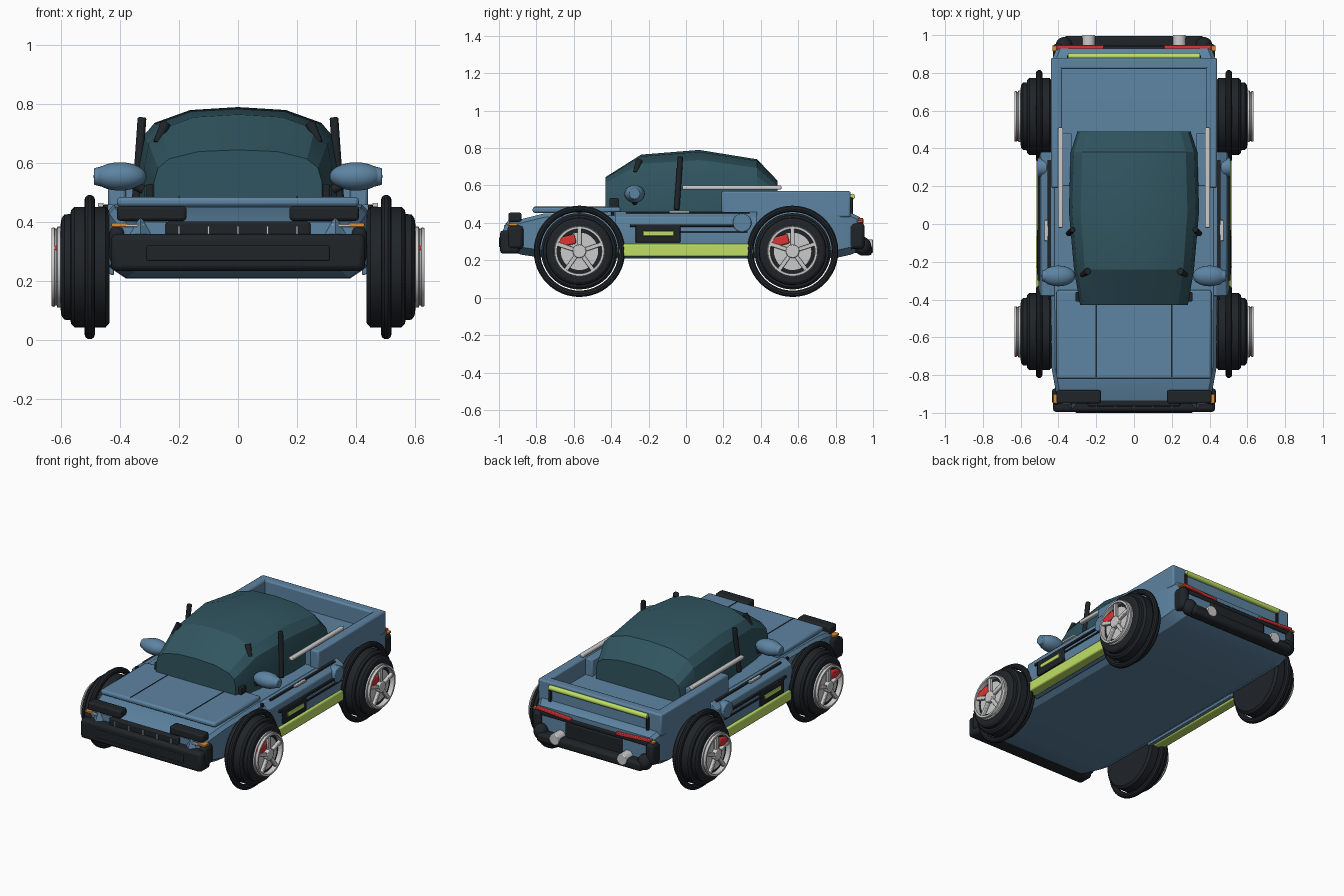
import bpy, bmesh, math
from mathutils import Matrix, Vector

if "Cube" in bpy.data.objects:
    bpy.data.objects.remove(bpy.data.objects["Cube"])

def material(name, rgb):
    m = bpy.data.materials.new(name)
    m.diffuse_color = (*rgb, 1)
    m.use_nodes = True
    m.node_tree.nodes["Principled BSDF"].inputs["Base Color"].default_value = m.diffuse_color
    return m

BLUE = material("blue paint", (.11, .23, .36))
GLASS = material("dark glass", (.03, .09, .115))
BLACK = material("black rubber", (.014, .018, .022))
LIME = material("lime trim", (.52, .74, .13))
RED = material("red", (.7, .035, .035))
ORANGE = material("orange", (.75, .27, .03))
SILVER = material("silver", (.55, .56, .57))

def finish(bm, name, mat, bevel=0, angle=30):
    bmesh.ops.recalc_face_normals(bm, faces=bm.faces)
    me = bpy.data.meshes.new(name)
    bm.to_mesh(me)
    bm.free()
    ob = bpy.data.objects.new(name, me)
    bpy.context.collection.objects.link(ob)
    me.materials.append(mat)
    if bevel:
        mod = ob.modifiers.new("bevel", 'BEVEL')
        mod.width, mod.segments = bevel, 2
    bpy.ops.object.select_all(action='DESELECT')
    ob.select_set(True)
    bpy.context.view_layer.objects.active = ob
    bpy.ops.object.shade_smooth_by_angle(angle=math.radians(angle))
    return ob

def box(name, mat, x, y, z, bevel=.006, rot=(0, 'X')):
    """Box from (min, max) ranges, optionally turned about its centre."""
    bm = bmesh.new()
    c = Vector([(a + b) / 2 for a, b in (x, y, z)])
    s = [abs(b - a) for a, b in (x, y, z)]
    bmesh.ops.create_cube(bm, size=1, matrix=Matrix.Translation(c)
                          @ Matrix.Rotation(rot[0], 4, rot[1]) @ Matrix.Diagonal((*s, 1)))
    return finish(bm, name, mat, bevel)

def rod(name, mat, a, b, r, r2=None, n=20, bevel=0):
    """Cylinder or cone between two points."""
    a, b = Vector(a), Vector(b)
    bm = bmesh.new()
    q = (b - a).to_track_quat('Z', 'Y').to_matrix().to_4x4()
    bmesh.ops.create_cone(bm, cap_ends=True, segments=n, radius1=r, radius2=r if r2 is None else r2,
                          depth=(b - a).length, matrix=Matrix.Translation((a + b) / 2) @ q)
    return finish(bm, name, mat, bevel)

def ball(name, mat, c, r):
    bm = bmesh.new()
    bmesh.ops.create_uvsphere(bm, u_segments=20, v_segments=12, radius=1,
                              matrix=Matrix.Translation(c) @ Matrix.Diagonal((*r, 1)))
    return finish(bm, name, mat, angle=60)

def loft(name, mat, rings, caps=True, wrap=False, bevel=0, angle=30):
    bm = bmesh.new()
    vs = [[bm.verts.new(p) for p in ring] for ring in rings]
    for a, b in zip(vs, vs[1:] + ([vs[0]] if wrap else [])):
        for i in range(len(a)):
            j = (i + 1) % len(a)
            bm.faces.new((a[i], a[j], b[j], b[i]))
    if caps:
        bm.faces.new(vs[0])
        bm.faces.new(vs[-1])
    return finish(bm, name, mat, bevel, angle)

def lathe(name, mat, prof, s, y, z, wrap=False, n=48):
    """Turn an (x, radius) profile about the wheel axle."""
    ts = [2 * math.pi * i / n for i in range(n)]
    return loft(name, mat, [[(s * x, y + r * math.cos(t), z + r * math.sin(t)) for t in ts]
                            for x, r in prof], caps=not wrap, wrap=wrap)

# Main hull: stations of y, half width, bottom, top
rings = []
for y, w, lo, hi in [(-.94, .40, .25, .40), (-.88, .415, .23, .42), (-.76, .437, .212, .45),
                     (-.4, .44, .21, .46), (.4, .44, .21, .46), (.8, .44, .212, .46),
                     (.88, .43, .23, .455), (.93, .41, .25, .43)]:
    half = [(w - .06, lo), (w, lo + .04), (w, hi - .02), (w - .02, hi)]
    rings.append([(x, y, z) for x, z in half] + [(-x, y, z) for x, z in half[::-1]])
loft("hull", BLUE, rings)

# Bonnet panel and its seams
box("bonnet", BLUE, (-.41, .41), (-.82, -.35), (.453, .485), .012)
for s in (-1, 1):
    box("bonnet_seam", BLACK, (s * .197, s * .203), (-.81, -.43), (.48, .487), 0)

# Cabin glasshouse, lofted from front to back
rings = []
for y, w, top in [(-.43, .285, .645), (-.24, .318, .765), (.07, .345, .79), (.38, .335, .74), (.49, .30, .625)]:
    h = top - .455
    half = [(1, 0), (1, .42), (.95, .68), (.82, .84), (.47, .97)]
    rings.append([(w * a, y, .455 + h * b) for a, b in half] + [(0, y, top)]
                 + [(-w * a, y, .455 + h * b) for a, b in half[::-1]])
loft("cabin", GLASS, rings, angle=20)

# Cargo bed
box("tailgate", BLUE, (-.43, .43), (.82, .88), (.44, .57), .01)
rod("tailgate_bar", LIME, (-.35, .888, .54), (.35, .888, .54), .016)

# Front end
box("front_bumper", BLACK, (-.43, .43), (-.995, -.89), (.235, .36), .018)
box("bumper_inset", BLACK, (-.31, .31), (-1, -.97), (.27, .322), .004)
box("grille", BLACK, (-.245, .245), (-.965, -.9), (.335, .402), .008)
for i in range(-2, 3):
    box("grille_slat", SILVER, (i * .1 - .004, i * .1 + .004), (-.972, -.955), (.337, .388), 0)

# Rear end
box("rear_bumper", BLACK, (-.375, .375), (.92, .995), (.225, .285), .018)
box("rear_panel", BLACK, (-.2, .2), (.9, .945), (.28, .375), .006)
box("rear_trim", BLACK, (-.42, .42), (.9, .94), (.375, .40), .006)

for s in (-1, 1):
    # Bed sides and roof rails
    box("bed_side", BLUE, (s * .38, s * .44), (.19, .88), (.43, .57), .01)
    box("bed_shoulder", BLUE, (s * .33, s * .39), (.2, .48), (.44, .565), .006)
    box("side_rail", SILVER, (s * .375, s * .403), (-.02, .51), (.578, .6), .006)
    # Doors and side trims
    loft("door_panel", BLUE, [[(s * x, y * k, z) for x, z in
         ((.42, .22), (.495, .24), (.505, .34), (.49, .43), (.44, .46), (.42, .46))]
         for y, k in ((-.38, 1), (.38, 1))], bevel=.005)
    box("sill", LIME, (s * .45, s * .515), (-.36, .36), (.22, .287), .008)
    box("side_vent", BLACK, (s * .49, s * .513), (-.27, -.03), (.295, .39), .004)
    box("vent_marker", LIME, (s * .505, s * .52), (-.23, -.065), (.33, .356), .003)
    box("side_strip", BLACK, (s * .48, s * .51), (-.3, .34), (.378, .392), .003)
    box("lower_strip", BLACK, (s * .49, s * .51), (-.03, .33), (.347, .356), 0)
    box("shoulder_strip", BLACK, (s * .44, s * .458), (-.32, .34), (.45, .459), 0)
    box("door_handle", SILVER, (s * .455, s * .475), (-.09, .02), (.452, .465), .003)
    rod("filler_cap", BLUE, (s * .46, .3, .4), (s * .512, .3, .4), .05, n=28, bevel=.006)
    # Mirrors and cabin pillars
    ball("mirror", BLUE, (s * .4, -.275, .555), (.09, .055, .048))
    rod("mirror_cap", BLUE, (s * .455, -.275, .555), (s * .488, -.275, .555), .036, .028, bevel=.004)
    rod("mirror_arm", BLACK, (s * .32, -.275, .51), (s * .38, -.275, .54), .015)
    rod("pillar", BLACK, (s * .345, -.05, .47), (s * .325, -.03, .755), .015, bevel=.005)
    rod("front_pillar", BLACK, (s * .245, -.25, .735), (s * .275, -.27, .67), .018, .012)
    box("screen_corner", BLACK, (s * .285, s * .31), (-.41, -.36), (.455, .53), .005)
    # Front lights
    box("headlight", BLACK, (s * .175, s * .41), (-.95, -.88), (.405, .455), .01)
    box("headlight_strip", SILVER, (s * .32, s * .38), (-.955, -.92), (.384, .394), .002)
    box("turn_signal", ORANGE, (s * .375, s * .428), (-.95, -.9), (.384, .397), .003)
    rod("front_bracket", BLUE, (s * .33, -.945, .36), (s * .33, -.945, .42), .035, .002, 4)
    box("front_corner", BLACK, (s * .385, s * .435), (-.955, -.87), (.26, .385), .018)
    # Rear lights, corners and exhausts
    box("tail_light", RED, (s * .16, s * .41), (.92, .948), (.4, .418), .004, (-s * .06, 'Y'))
    box("rear_signal", ORANGE, (s * .4, s * .432), (.915, .945), (.402, .414), .003)
    box("rear_corner", BLACK, (s * .375, s * .43), (.86, .955), (.26, .4), .02)
    ball("bumper_end", BLACK, (s * .37, .945, .275), (.045, .045, .05))
    rod("exhaust", SILVER, (s * .24, .88, .275), (s * .24, 1, .275), .035, bevel=.004)
    box("tailgate_hinge", BLACK, (s * .34, s * .355), (.875, .892), (.45, .535), .002)
    box("shoulder_peg", BLACK, (s * .44, s * .455), (-.4, -.385), (.44, .46), .002)
    # Wheels
    for y in (-.57, .57):
        z = .248
        lathe("tyre", BLACK, [(.436, .12), (.436, .19), (.448, .204), (.554, .204), (.566, .192), (.567, .18),
                              (.588, .178), (.598, .165), (.602, .135), (.602, .1)], s, y, z)
        lathe("arch_ring", BLACK, [(.502 + .018 * math.cos(a), .227 + .018 * math.sin(a))
              for a in [k * math.pi / 5 for k in range(10)]], s, y, z, True)
        lathe("rim", SILVER, [(.595, .118), (.595, .137), (.612, .137), (.614, .13), (.62, .13), (.622, .135),
                              (.632, .132), (.632, .12)], s, y, z, True)
        rod("brake_disc", SILVER, (s * .59, y, z), (s * .606, y, z), .1, n=36)
        rod("hub", SILVER, (s * .59, y, z), (s * .632, y, z), .036, bevel=.005)
        for k in range(5):
            t = math.pi / 2 + k * math.tau / 5
            c, q = (y + .075 * math.cos(t), z + .075 * math.sin(t)), .011
            box("spoke", SILVER, (s * .606, s * .627), (c[0] - .052, c[0] + .052),
                (c[1] - q, c[1] + q), .004, (t, 'X'))
        box("brake_caliper", RED, (s * .598, s * .624), (y - .115, y - .02), (z + .03, z + .082), .008, (.25, 'X'))
